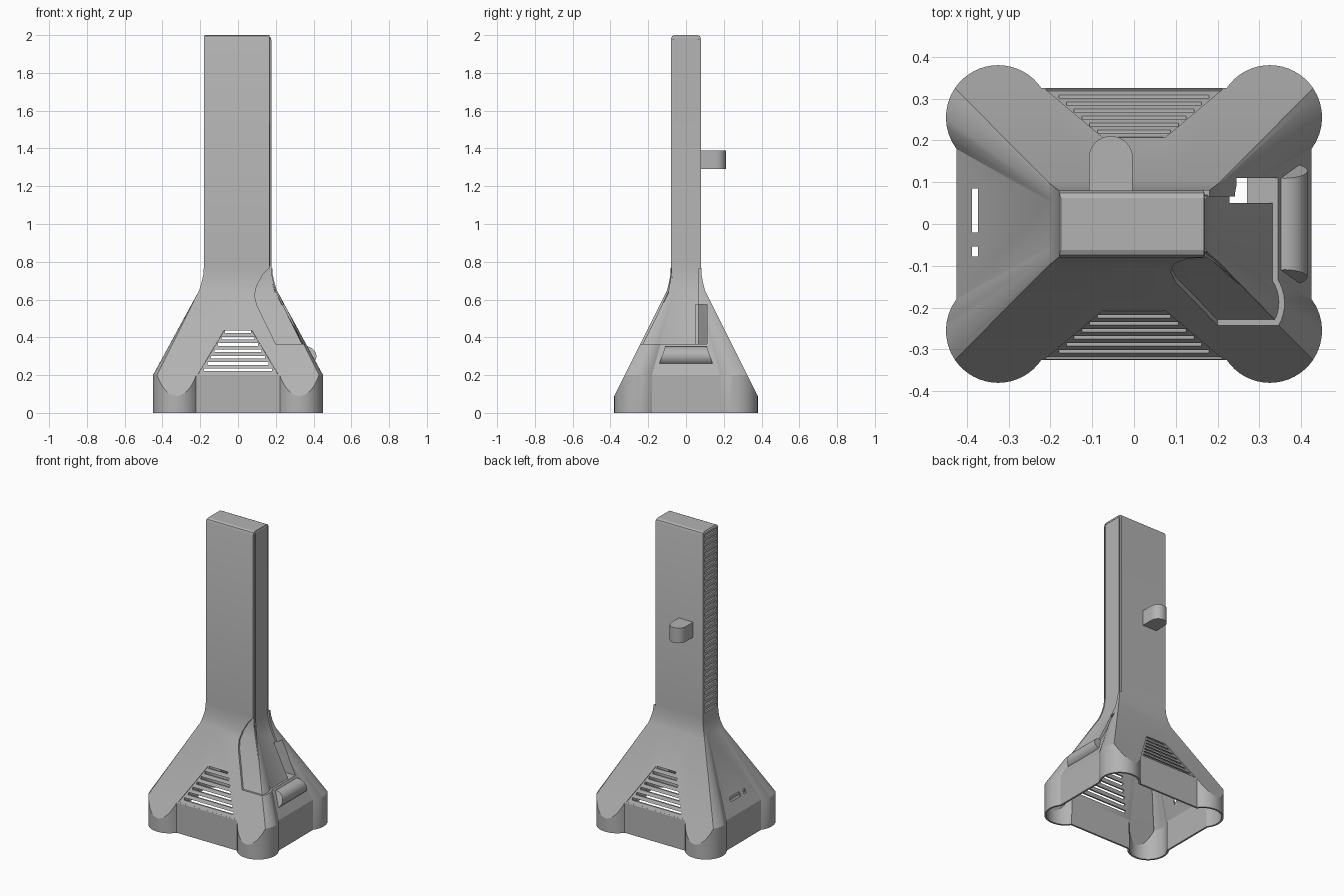
import bpy, bmesh
from math import sin, cos, radians
from mathutils import Vector

cube = bpy.data.objects.get("Cube")
if cube:
    bpy.data.objects.remove(cube, do_unlink=True)

GREY = (0.45, 0.45, 0.45, 1)
mat = bpy.data.materials.new("plain grey")
mat.use_nodes = True
mat.diffuse_color = GREY
mat.node_tree.nodes["Principled BSDF"].inputs["Base Color"].default_value = GREY


def finish(name, bm):
    bmesh.ops.recalc_face_normals(bm, faces=bm.faces)
    me = bpy.data.meshes.new(name)
    bm.to_mesh(me)
    bm.free()
    me.materials.append(mat)
    ob = bpy.data.objects.new(name, me)
    bpy.context.scene.collection.objects.link(ob)
    return ob


def add_prism(bm, profile, y0, y1):
    """Extrude an x-z profile along y."""
    face = bm.faces.new([bm.verts.new((x, y0, z)) for x, z in profile])
    new = bmesh.ops.extrude_face_region(bm, geom=[face], use_keep_orig=True)["geom"]
    bmesh.ops.translate(bm, vec=(0, y1 - y0, 0),
                        verts=[v for v in new if isinstance(v, bmesh.types.BMVert)])


def add_box(bm, x0, x1, y0, y1, z0, z1):
    add_prism(bm, [(x0, z0), (x1, z0), (x1, z1), (x0, z1)], y0, y1)


def add_hull(bm, points):
    verts = [bm.verts.new(p) for p in points]
    bmesh.ops.convex_hull(bm, input=verts)


def plate(name, points, offset):
    bm = bmesh.new()
    add_hull(bm, points + [Vector(p) + Vector(offset) for p in points])
    return finish(name, bm)


def slope_y(z):
    return 0.325 - 0.5 * (z - 0.2)


# Footprint: a box with a round foot at each corner
CX, CY, R, FRONT = 0.325, 0.255, 0.125, 0.325
angles = [-36.87 + 70.93 * i / 8 for i in range(8)] + [34.06 + 111.88 * i / 16 for i in range(17)]
quarter = [(CX + R * cos(radians(a)), CY + R * sin(radians(a))) for a in angles]
outline = quarter + [(-x, y) for x, y in reversed(quarter)]
outline += [(-x, -y) for x, y in outline]


def clip(y):
    return max(-FRONT, min(FRONT, y))


def upper_ring(hx, hy, z):
    ring = []
    for x, y in outline:
        if abs(y) > FRONT - 0.001:
            ring.append((hx * max(-1, min(1, x / 0.4286)), hy if y > 0 else -hy, z))
        else:
            ring.append((hx if x > 0 else -hx, hy * y / FRONT, z))
    return ring


# Shell: feet, flared skirt and tower lofted as one skin
rings = [[(x, y, 0) for x, y in outline],
         [(x, y, 0.2 - 2 * max(0, abs(y) - FRONT)) for x, y in outline],
         [(x, clip(y), 0.2) for x, y in outline]]
for hx, hy, z in [(0.205, 0.1, 0.65), (0.193, 0.09, 0.69), (0.184, 0.083, 0.73),
                  (0.18, 0.08, 0.78), (0.18, 0.08, 1.98), (0.179, 0.074, 1.994),
                  (0.175, 0.062, 2.0)]:
    rings.append(upper_ring(hx, hy, z))
bm = bmesh.new()
loops = [[bm.verts.new(p) for p in ring] for ring in rings]
n = len(outline)
for low, high in zip(loops, loops[1:]):
    for i in range(n):
        j = (i + 1) % n
        bm.faces.new((low[i], low[j], high[j], high[i]))
bm.faces.new(loops[-1])
bmesh.ops.remove_doubles(bm, verts=bm.verts, dist=0.0005)
shell = finish("tower_and_base_shell", bm)
wall = shell.modifiers.new("wall", "SOLIDIFY")
wall.thickness = 0.012
wall.offset = -1
wall.use_even_offset = True

# Cutters
cutters = []

bm = bmesh.new()    # grille recesses
for side in (-1, 1):
    normal = Vector((0, side * 0.894, 0.447))
    corners = [Vector((sx * w, side * slope_y(z), z))
               for w, z in ((0.212, 0.205), (0.075, 0.435)) for sx in (-1, 1)]
    add_hull(bm, [c - normal * 0.005 for c in corners] + [c + normal * 0.04 for c in corners])
cutters.append(finish("recess_cutter", bm))

bm = bmesh.new()    # vents and ports
for i in range(7):
    w, z = 0.18 - 0.0185 * i, 0.228 + 0.0335 * i
    add_box(bm, -w, w, -0.5, 0.5, z - 0.007, z + 0.007)
for i in range(30):
    z = 0.81 + 0.04 * i
    add_box(bm, -0.3, -0.1, -0.062, 0.062, z - 0.009, z + 0.009)
for y0, y1 in ((-0.02, 0.085), (-0.078, -0.054)):
    add_box(bm, -0.388, -0.373, y0, y1, 0.18, 0.45)
cutters.append(finish("vent_cutter", bm))

bm = bmesh.new()    # open side of the tower
add_box(bm, 0.167, 0.4, -0.2, 0.2, 0.765, 2.1)
cutters.append(finish("tower_opening_cutter", bm))

bm = bmesh.new()    # side pocket
add_prism(bm, [(0.6, 0.365), (0.2, 0.365), (0.1, 0.57), (0.088, 0.62), (0.098, 0.67),
               (0.13, 0.73), (0.167, 0.77), (0.6, 0.77)], -0.5, 0.066)
cutters.append(finish("pocket_cutter", bm))

bm = bmesh.new()
add_box(bm, 0.2, 0.6, 0.05, 0.11, 0.365, 0.575)
cutters.append(finish("pocket_back_cutter", bm))

for c in cutters:
    mod = shell.modifiers.new(c.name, "BOOLEAN")
    mod.operation = "DIFFERENCE"
    mod.solver = "EXACT"
    mod.object = c
    c.hide_render = True
graph = bpy.context.evaluated_depsgraph_get()
baked = bpy.data.meshes.new_from_object(shell.evaluated_get(graph))
shell.modifiers.clear()
shell.data = baked
for c in cutters:
    bpy.data.objects.remove(c, do_unlink=True)

# Pocket shelf, ramp and rear panel
down = (0, 0, -0.01)
parts = [shell]
parts.append(plate("pocket_shelf_front", [(0.2, -0.242, 0.365), (0.345, -0.242, 0.365),
                                          (0.345, -0.1, 0.365), (0.2, -0.1, 0.365)], down))
parts.append(plate("pocket_shelf_side", [(0.27, -0.1, 0.365), (0.345, -0.1, 0.365),
                                         (0.345, 0.112, 0.365), (0.27, 0.112, 0.365)], down))
parts.append(plate("pocket_ramp", [(0.2, -0.24, 0.365), (0.1, -0.138, 0.57),
                                   (0.1, -0.1, 0.57), (0.2, -0.1, 0.365)], (-0.009, 0, -0.004)))
parts.append(plate("pocket_back_panel", [(0.19, 0.11, 0.36), (0.34, 0.11, 0.36),
                                         (0.24, 0.11, 0.575), (0.19, 0.11, 0.575)], (0, 0.008, 0)))

# Rounded lip below the pocket
bm = bmesh.new()
lip = []
for i in range(13):
    a = radians(-75 + 165 * i / 12)
    x, z = 0.36 + 0.055 * cos(a), 0.3 + 0.052 * sin(a)
    half = 0.145 - 0.35 * max(0, z - 0.25)
    lip += [(x, half, z), (x, -half, z)]
lip += [(0.35, s * 0.11, z) for s in (-1, 1) for z in (0.26, 0.35)]
add_hull(bm, lip)
parts.append(finish("pocket_lip", bm))

# Rounded hook on the back of the tower
tab = [(-0.108, 0.075, 1.29), (-0.003, 0.075, 1.29)]
for i in range(17):
    a = radians(180 * i / 16)
    tab.append((-0.0555 + 0.0525 * cos(a), 0.158 + 0.0525 * sin(a), 1.29))
parts.append(plate("back_hook", tab, (0, 0, 0.1)))

for ob in bpy.context.selected_objects:
    ob.select_set(False)
for ob in parts:
    ob.select_set(True)
bpy.context.view_layer.objects.active = shell
bpy.ops.object.shade_smooth_by_angle(angle=radians(25))
